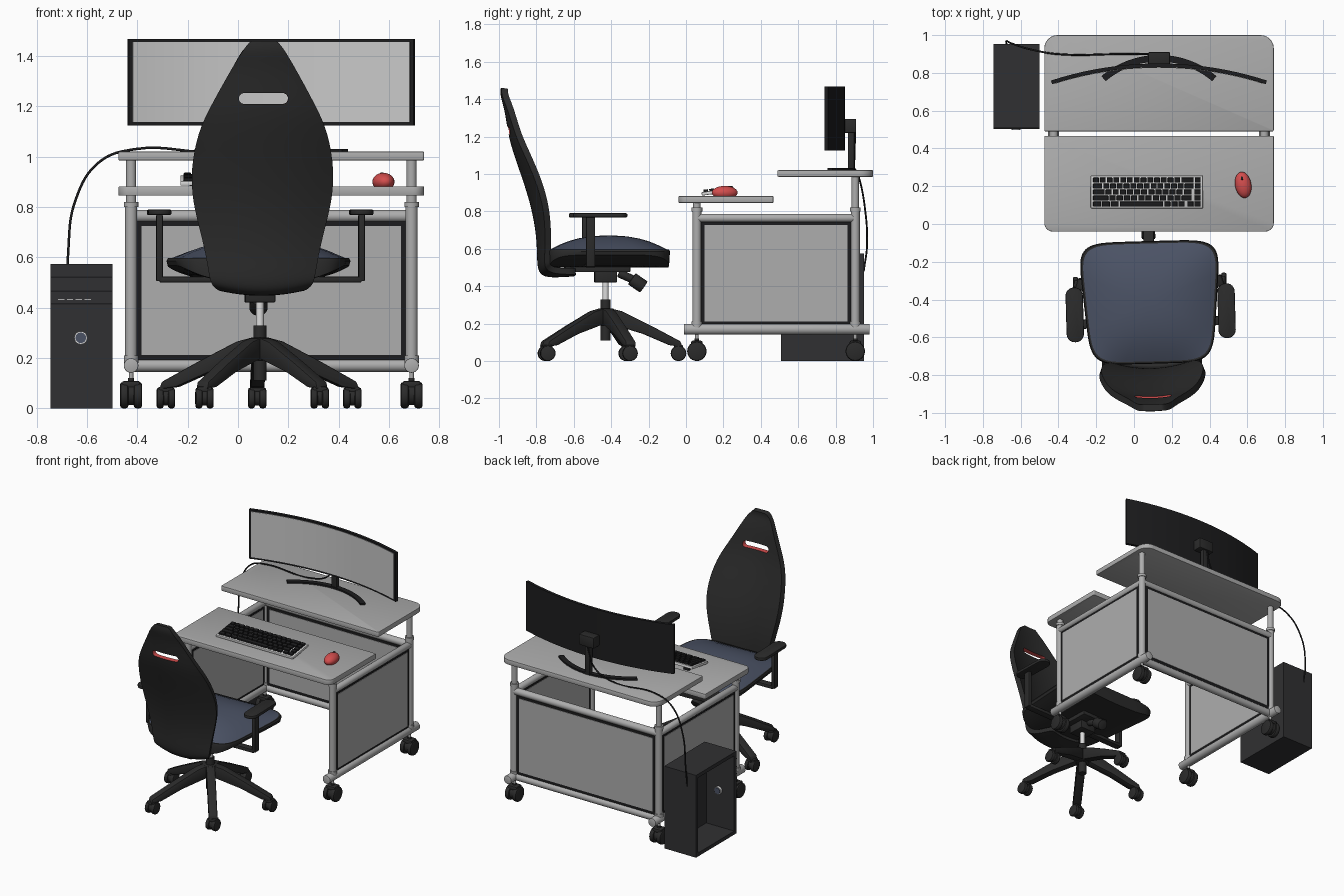
import bpy, bmesh, math
from mathutils import Matrix, Vector

if "Cube" in bpy.data.objects:
    bpy.data.objects.remove(bpy.data.objects["Cube"])

def mat(name, r, g, b):
    m = bpy.data.materials.new(name)
    m.diffuse_color = (r, g, b, 1)
    m.use_nodes = True
    m.node_tree.nodes["Principled BSDF"].inputs["Base Color"].default_value = m.diffuse_color
    return m

GREY = mat("desk grey", .42, .42, .42)
SCREEN = mat("screen grey", .58, .58, .58)
BLACK = mat("chair black", .024, .024, .024)
DARK = mat("deep black", .012, .012, .013)
CASE = mat("charcoal", .03, .03, .032)
BLUE = mat("seat blue", .07, .085, .13)
RED = mat("red", .65, .075, .075)
WHITE = mat("pale grey", .72, .72, .72)

def finish(name, bm, m, bevel=0, recalc=True, M=None):
    if recalc:
        bmesh.ops.recalc_face_normals(bm, faces=bm.faces)
    if bevel:
        es = [e for e in bm.edges if e.is_manifold and e.calc_face_angle() > .7]
        bmesh.ops.bevel(bm, geom=es, offset=bevel, segments=2, affect='EDGES', profile=.5)
    if M:
        bm.transform(M)
    me = bpy.data.meshes.new(name)
    bm.to_mesh(me)
    bm.free()
    me.materials.append(m)
    me.shade_smooth()
    me.set_sharp_from_angle(angle=math.radians(38))
    o = bpy.data.objects.new(name, me)
    bpy.context.collection.objects.link(o)
    return o

def boxes(name, items, m, bevel=0, M=None):
    bm = bmesh.new()
    for x0, x1, y0, y1, z0, z1 in items:
        T = Matrix.Translation(((x0+x1)/2, (y0+y1)/2, (z0+z1)/2)) @ Matrix.Diagonal((x1-x0, y1-y0, z1-z0, 1))
        bmesh.ops.create_cube(bm, size=1, matrix=T)
    return finish(name, bm, m, bevel, M=M)

def tubes(name, items, m, bevel=0, seg=24):
    bm = bmesh.new()
    for a, b, r in items:
        a, b = Vector(a), Vector(b)
        T = Matrix.Translation((a+b)/2) @ (b-a).to_track_quat('Z', 'Y').to_matrix().to_4x4()
        bmesh.ops.create_cone(bm, cap_ends=True, segments=seg, radius1=r, radius2=r, depth=(b-a).length, matrix=T)
    return finish(name, bm, m, bevel)

def prism(name, pts, z0, z1, m, bevel=0, M=None):
    bm = bmesh.new()
    f = bm.faces.new([bm.verts.new((x, y, z0)) for x, y in pts])
    g = bmesh.ops.extrude_face_region(bm, geom=[f])['geom']
    bmesh.ops.translate(bm, vec=(0, 0, z1-z0), verts=[v for v in g if isinstance(v, bmesh.types.BMVert)])
    return finish(name, bm, m, bevel, M=M)

def plate(name, x0, x1, y0, y1, z0, z1, rf, rb, m, bevel=0, M=None):
    # rounded rectangle with front and back corner radii
    pts = []
    for cx, cy, r, a in ((x1-rb, y1-rb, rb, 0), (x0+rb, y1-rb, rb, 90), (x0+rf, y0+rf, rf, 180), (x1-rf, y0+rf, rf, 270)):
        pts += [(cx+r*math.cos(math.radians(a+i*15)), cy+r*math.sin(math.radians(a+i*15))) for i in range(7)]
    return prism(name, pts, z0, z1, m, bevel, M)

def arc_slab(name, cx, cy, r0, r1, half, z0, z1, m, n=20):
    ts = [half*(2*i/n-1) for i in range(n+1)]
    pts = [(cx+r1*math.sin(t), cy+r1*math.cos(t)) for t in ts] + [(cx+r0*math.sin(t), cy+r0*math.cos(t)) for t in reversed(ts)]
    return prism(name, pts, z0, z1, m)

def caster(name, x, y, r, w, top):
    wheels = tubes(name+"_wheels", [((x+s*.12*w, y, r), (x+s*w/2, y, r), r) for s in (-1, 1)], BLACK, r*.2)
    hub = tubes(name+"_hub", [((x-w*.15, y, r*1.05), (x+w*.15, y, r*1.05), r*.8), ((x, y, r), (x, y, top), r*.22)], BLACK)
    hood = boxes(name+"_hood", [(x-w*.42, x+w*.42, y-r*.6, y+r*.6, r*1.5, r*2.1)], BLACK, r*.2)
    return [wheels, hub, hood]

# Desk tops
plate("upper_top", -.475, .74, .49, 1.0, .985, 1.02, .008, .07, GREY, .004)
plate("lower_top", -.475, .74, -.04, .467, .845, .882, .045, .006, GREY, .004)

# Desk frame, panels and casters
XL, XR, YF, YB = -.425, .69, .058, .905
for sx, x in (("left", XL), ("right", XR)):
    for sy, y, top in (("front", YF, .85), ("back", YB, .99)):
        n = f"{sx}_{sy}_"
        tubes(n+"post", [((x, y, .16), (x, y, .81), .024), ((x, y, .8), (x, y, .82), .029),
                         ((x, y, .18), (x, y, .21), .029), ((x, y, .8), (x, y, top), .02)], GREY)
        for o in caster(n+"caster", x, y, .052, .088, .12):
            pass
        tubes(n+"caster_stem", [((x, y, .09), (x, y, .16), .009)], GREY)
    tubes(sx+"_rails", [((x, -.012, .17), (x, .982, .17), .029), ((x, YF, .764), (x, YB, .764), .023)], GREY, .003)
    boxes(sx+"_panel_frame", [(x-.01, x+.01, .075, .888, .195, .745)], DARK)
    boxes(sx+"_panel", [(x-.013, x+.013, .1, .863, .212, .728)], GREY)
tubes("back_rails", [((XL, YB, .17), (XR, YB, .17), .025), ((XL, YB, .764), (XR, YB, .764), .024)], GREY)
boxes("back_panel_frame", [(-.405, .67, YB-.01, YB+.01, .19, .745)], DARK)
boxes("back_panel", [(-.383, .648, YB-.013, YB+.013, .212, .725)], GREY)

# Curved monitor and stand
arc_slab("monitor_body", .132, -1.0, 1.83, 1.85, .314, 1.125, 1.468, DARK)
arc_slab("monitor_screen", .132, -1.0, 1.827, 1.834, .306, 1.138, 1.456, SCREEN)
arc_slab("monitor_base", .132, .425, .435, .47, .705, 1.02, 1.031, DARK)
boxes("monitor_mount", [(.075, .19, .84, .91, 1.22, 1.295)], BLACK, .005)
boxes("monitor_post", [(.113, .153, .866, .9, 1.02, 1.24)], BLACK, .004)

# Cable from monitor to computer
cu = bpy.data.curves.new("cable", 'CURVE')
cu.dimensions, cu.bevel_depth, cu.bevel_resolution, cu.resolution_u = '3D', .005, 2, 8
path = [(.13, .905, 1.23), (.07, .9, 1.08), (-.06, .9, 1.027), (-.41, .9, 1.03), (-.55, .925, .98),
        (-.645, .955, .83), (-.675, .968, .62), (-.675, .95, .48)]
sp = cu.splines.new('BEZIER')
sp.bezier_points.add(len(path)-1)
for p, c in zip(sp.bezier_points, path):
    p.co, p.handle_left_type, p.handle_right_type = c, 'AUTO', 'AUTO'
cu.materials.append(DARK)
bpy.context.collection.objects.link(bpy.data.objects.new("cable", cu))

# Computer tower, open on its left side
bm = bmesh.new()
bmesh.ops.create_cube(bm, size=1, matrix=Matrix.Translation((-.622, .73, .287)) @ Matrix.Diagonal((.245, .446, .574, 1)))
side = min(bm.faces, key=lambda f: f.calc_center_median().x)
bmesh.ops.inset_region(bm, faces=[side], thickness=.035)
g = bmesh.ops.extrude_face_region(bm, geom=[side])['geom']
bmesh.ops.translate(bm, vec=(.215, 0, 0), verts=[v for v in g if isinstance(v, bmesh.types.BMVert)])
if side.is_valid:
    bmesh.ops.delete(bm, geom=[side], context='FACES_ONLY')
finish("tower_case", bm, CASE)
boxes("tower_grooves", [(-.744, -.5, .503, .509, z-.003, z+.003) for z in (.52, .465, .415)], DARK)
boxes("tower_slots", [(-.715+i*.035, -.69+i*.035, .503, .509, .43, .434) for i in range(4)], GREY)
tubes("power_ring", [((-.625, .501, .28), (-.625, .547, .28), .026)], WHITE)
tubes("power_button", [((-.625, .498, .28), (-.625, .55, .28), .021)], BLUE)

# Keyboard, tilted up at the back
KM = Matrix.Translation((.068, .085, .884)) @ Matrix.Rotation(math.radians(8), 4, 'X')
boxes("keyboard_case", [(-.297, .297, 0, .175, 0, .018)], WHITE, .004, KM)
rows = [[1.25]*3+[6.25]+[1]*3+[-.25]+[1]*2, [2.25]+[1]*10+[1.5, -.25, 1], [1.75]+[1]*11+[1.25, -.25, 1],
        [1.5]+[1]*12+[1.5, 1], [1]*13+[2, 1]]
keys = []
for r, widths in enumerate(rows):
    x, y = -.287, .008+r*.032
    pitch = .574/sum(abs(w) for w in widths)
    for w in widths:
        if w > 0:
            keys.append((x+.003, x+w*pitch-.003, y+.003, y+.029, .015, .03))
        x += abs(w)*pitch
boxes("keyboard_keys", keys, DARK, .003, KM)
boxes("keyboard_feet", [(x-.02, x+.02, .14, .16, -.02, .003) for x in (-.24, .24)], DARK, 0, KM)

# Mouse
bm = bmesh.new()
bmesh.ops.create_uvsphere(bm, u_segments=24, v_segments=16, radius=1)
bmesh.ops.bisect_plane(bm, geom=bm.verts[:]+bm.edges[:]+bm.faces[:], plane_co=(0, 0, -.5), plane_no=(0, 0, -1), clear_outer=True)
bmesh.ops.holes_fill(bm, edges=[e for e in bm.edges if e.is_boundary])
MM = Matrix.Translation((.578, .207, .9)) @ Matrix.Rotation(math.radians(10), 4, 'Z')
finish("mouse", bm, RED, M=MM @ Matrix.Diagonal((.043, .07, .036, 1)))
tubes("mouse_wheel", [(MM @ Vector((-.005, .035, .026)), MM @ Vector((.005, .035, .026)), .011)], DARK)

# Chair: everything after this is turned slightly at the end
before = set(bpy.data.objects)
CX, CY = .087, -.43

# Seat from rounded rings
def ring_shell(name, rings, m):
    bm, N, loops = bmesh.new(), 64, []
    for s, zf in rings:
        loop = []
        for i in range(N):
            c, q = math.cos(2*math.pi*i/N), math.sin(2*math.pi*i/N)
            u, v = (s*math.copysign(abs(k)**(2/6), k) for k in (c, q))
            loop.append(bm.verts.new((CX+u*(.352+.028*v), -.415+.325*v, zf(u, v))))
        loops.append(loop)
    for a, b in zip(loops, loops[1:]):
        for i in range(N):
            bm.faces.new((a[i], a[(i+1) % N], b[(i+1) % N], b[i]))
    bm.faces.new(loops[-1])
    return finish(name, bm, m)

dome = lambda u, v: .588 + .083*(1-abs(u)**2.4)*(1-abs(v)**2.4)
under = lambda u, v: .57 - .07*(1-abs(u)**3)
ring_shell("seat_cushion", [(s, dome) for s in (.985, .95, .88, .78, .65, .5, .3, .1)], BLUE)
ring_shell("seat_shell", [(.96, lambda u, v: .597), (.985, lambda u, v: .597), (1, lambda u, v: .585)]
           + [(s, under) for s in (.985, .9, .75, .5, .2)], BLACK)

# Backrest: height, half width, rear position, edge lift
prof = [(1.46, .055, -.99, 0), (1.42, .085, -.995, 0), (1.35, .127, -.97, 0), (1.2, .21, -.95, 0), (1.1, .258, -.92, 0),
        (.95, .286, -.867, 0), (.82, .277, -.828, 0), (.7, .245, -.805, 0), (.6, .222, -.797, 0), (.52, .21, -.797, 0),
        (.46, .2, -.785, .7), (.443, .17, -.73, .7), (.452, .13, -.6, .7)]
bm = bmesh.new()
grid = [[bm.verts.new((CX+w*k/4, y+.75*(w*k/4)**2, z+lift*(w*k/4)**2)) for k in range(-4, 5)] for z, w, y, lift in prof]
for a, b in zip(grid, grid[1:]):
    for i in range(8):
        bm.faces.new((b[i], b[i+1], a[i+1], a[i]))
back = finish("backrest", bm, BLACK, recalc=False)
slot = plate("slot_cutter", CX-.098, CX+.098, 1.21, 1.253, .7, 1.2, .021, .021, RED, M=Matrix.Rotation(math.pi/2, 4, 'X'))
slot.hide_render = True
md = back.modifiers.new("smooth", 'SUBSURF')
md.levels = 2
md = back.modifiers.new("thick", 'SOLIDIFY')
md.thickness = .034
md = back.modifiers.new("slot", 'BOOLEAN')
md.object, md.operation, md.solver = slot, 'DIFFERENCE', 'EXACT'
bpy.context.view_layer.objects.active = back
for n in ("smooth", "thick", "slot"):
    bpy.ops.object.modifier_apply(modifier=n)
bpy.data.objects.remove(slot)
me = back.data
me.materials.clear()
me.materials.append(BLACK)
me.materials.append(RED)
for p in me.polygons:
    c = p.center
    p.material_index = int(abs(c.x-CX) < .1 and 1.205 < c.z < 1.258 and abs(p.normal.y) < .2)
me.shade_smooth()
me.set_sharp_from_angle(angle=math.radians(38))

# Armrests
for s, n in ((-1, "left"), (1, "right")):
    x = CX+s*.402
    plate(n+"_arm_pad", x-.046, x+.046, -.615, -.325, .768, .79, .044, .044, BLACK, .006)
    boxes(n+"_arm_post", [(x-.013, x+.013, -.545, -.497, .505, .77)], BLACK, .005)
    boxes(n+"_arm_bar", [(min(x, CX+s*.15), max(x, CX+s*.15), -.545, -.497, .5, .524)], BLACK, .005)

# Mechanism, gas lift and five-leg base
boxes("tilt_mechanism", [(CX-.06, CX+.06, CY-.06, CY+.06, .42, .51), (CX-.1, CX+.1, -.65, -.3, .475, .51)], BLACK, .006)
tubes("tension_knob", [((CX, -.36, .47), (CX, -.27, .43), .022), ((CX, -.29, .44), (CX, -.225, .395), .036)], BLACK, .005)
tubes("gas_lift", [((CX, CY, .3), (CX, CY, .43), .016)], WHITE)
tubes("base_column", [((CX, CY, .11), (CX, CY, .33), .026)], BLACK)
tubes("base_hub", [((CX, CY, .19), (CX, CY, .28), .045)], BLACK, .005)
leg = [(.02, .283), (.09, .265), (.25, .185), (.4, .105), (.41, .075), (.34, .085), (.2, .145), (.02, .2)]
for i in range(5):
    a = math.radians(90+72*i)
    prism(f"base_leg_{i+1}", leg, -.028, .028, BLACK, .006,
          Matrix.Translation((CX, CY, 0)) @ Matrix.Rotation(a, 4, 'Z') @ Matrix.Rotation(math.pi/2, 4, 'X'))
    caster(f"chair_caster_{i+1}", CX+.39*math.cos(a), CY+.39*math.sin(a), .041, .072, .1)

turn = Matrix.Translation((CX, CY, 0)) @ Matrix.Rotation(math.radians(1.6), 4, 'Z') @ Matrix.Translation((-CX, -CY, 0))
for o in set(bpy.data.objects) - before:
    o.data.transform(turn)
